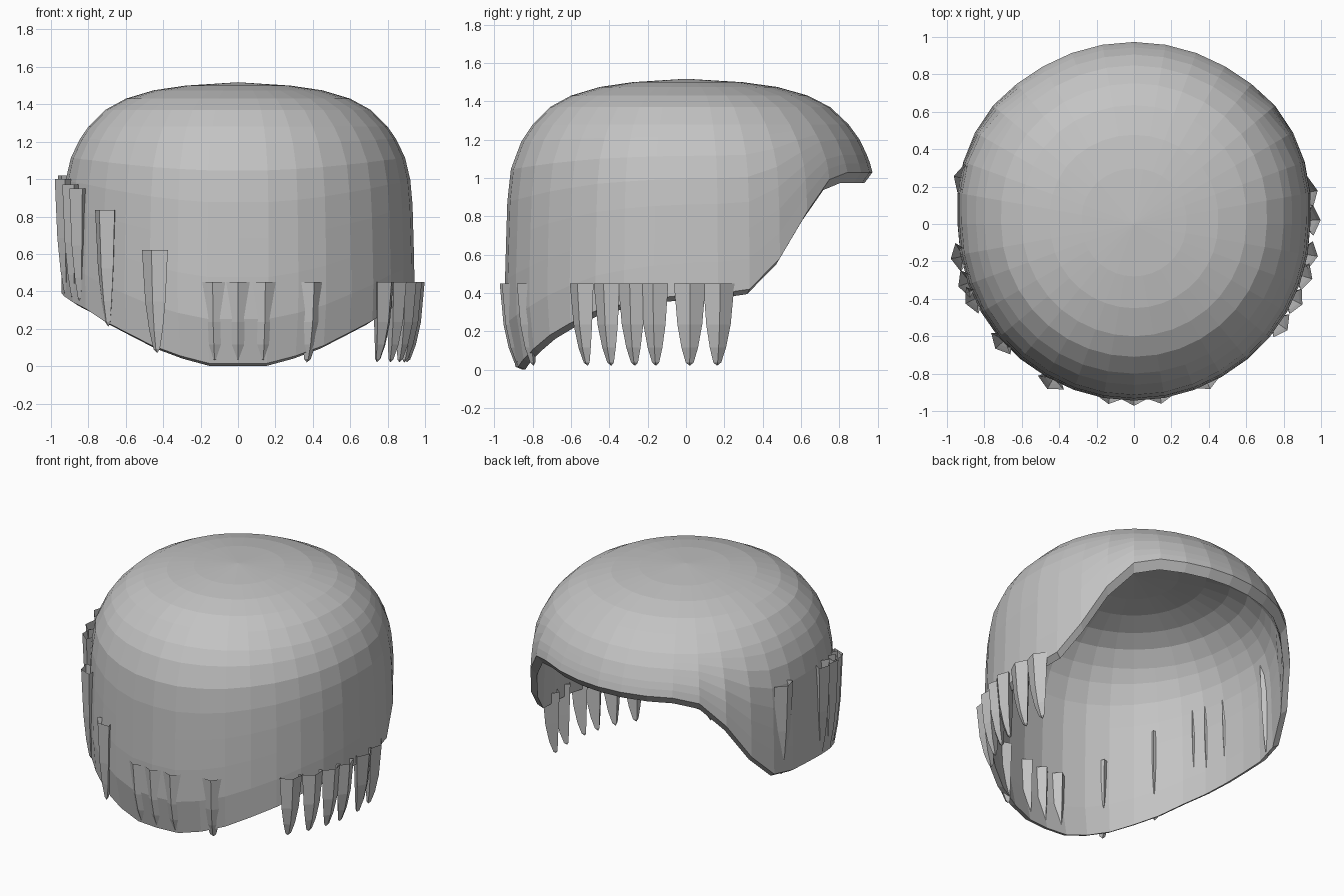
import bpy, bmesh, math

if "Cube" in bpy.data.objects:
    bpy.data.objects.remove(bpy.data.objects["Cube"])

hair = bpy.data.materials.new("hair_grey")
hair.diffuse_color = (0.55, 0.55, 0.55, 1)
hair.use_nodes = True
hair.node_tree.nodes["Principled BSDF"].inputs["Base Color"].default_value = hair.diffuse_color


def lerp(table, v):
    """Piecewise linear lookup in a table of (key, value), keys rising."""
    if v <= table[0][0]:
        return table[0][1]
    for (a, p), (b, q) in zip(table, table[1:]):
        if v <= b:
            return p + (q - p) * (v - a) / (b - a)
    return table[-1][1]


def finish(bm, name):
    bmesh.ops.recalc_face_normals(bm, faces=bm.faces[:])
    me = bpy.data.meshes.new(name)
    bm.to_mesh(me)
    bm.free()
    me.materials.append(hair)
    ob = bpy.data.objects.new(name, me)
    bpy.context.collection.objects.link(ob)
    return ob


# Radius of the cap by height, and height of its rim by azimuth (degrees from +x)
RADIUS = [(0, .885), (.1, .915), (.25, .94), (.45, .945), (.87, .933), (1.03, .918), (1.1, .9),
          (1.2, .855), (1.28, .80), (1.37, .71), (1.43, .60), (1.475, .45), (1.5, .28)]
RIM = [(-90, .015), (-80, .015), (-65, .075), (-50, .18), (-39, .25), (-28, .32), (-6, .385),
       (16, .40), (22, .43), (32, .62), (41, .85), (50.5, 1.0), (60, 1.03), (90, 1.03)]
TOP_RINGS = [1.5, 1.475, 1.43, 1.37, 1.28]
COLS, LOWER = 36, 7

# Cap: outer and inner shell joined along the rim
bm = bmesh.new()


def shell(inner):
    drop = lambda z: lerp([(.05, .015), (.4, .025), (1.0, .055)], z) if inner else 0
    scale = .958 if inner else 1
    apex = bm.verts.new((0, 0, 1.518 - drop(1.5)))
    columns = []
    for i in range(COLS):
        a = 2 * math.pi * i / COLS
        s = math.sin(a)
        rim = lerp(RIM, math.degrees(math.asin(s)))
        heights = TOP_RINGS + [1.28 + (rim - 1.28) * (k / LOWER) ** 1.35
                               for k in range(1, LOWER + 1)]
        bulge = 1 + .06 * min(1, 1.4 * max(0, s))
        col = []
        for z in heights:
            r = lerp(RADIUS, z) * scale * bulge
            col.append(bm.verts.new((r * math.cos(a), r * s, z - drop(z))))
        columns.append(col)
    for i in range(COLS):
        c, d = columns[i], columns[(i + 1) % COLS]
        bm.faces.new((apex, c[0], d[0]))
        for j in range(len(c) - 1):
            bm.faces.new((c[j], c[j + 1], d[j + 1], d[j]))
    return [c[-1] for c in columns]


outer, inner = shell(False), shell(True)
for i in range(COLS):
    k = (i + 1) % COLS
    bm.faces.new((outer[i], inner[i], inner[k], outer[k]))
finish(bm, "hair_cap")


# Lock: an open-topped, tapering diamond-section strand hanging against the cap
def lock(name, azimuth, radius, top, bottom, width=.075, tuck=.05):
    a = math.radians(azimuth)
    out, side = (math.cos(a), math.sin(a)), (-math.sin(a), math.cos(a))
    bm = bmesh.new()
    rings = []
    for t, w, lean in ((0, 1, 0), (.5, .78, .2), (.78, .52, .5), (.96, .25, .85)):
        r, z = radius - tuck * lean, top + (bottom - top) * t
        ring = []
        for u, v in ((.045, 0), (.005, width), (-.075, 0), (.005, -width)):
            p, q = r + u * w, v * w
            ring.append(bm.verts.new((out[0] * p + side[0] * q, out[1] * p + side[1] * q, z)))
        rings.append(ring)
    tip = bm.verts.new((out[0] * (radius - tuck), out[1] * (radius - tuck), bottom))
    for i in range(4):
        k = (i + 1) % 4
        for p, q in zip(rings, rings[1:]):
            bm.faces.new((p[i], p[k], q[k], q[i]))
        bm.faces.new((rings[-1][i], rings[-1][k], tip))
    finish(bm, name)


# Front locks, placed by x
for n, x in enumerate((-.13, 0, .14, .39)):
    lock(f"front_lock_{n}", -90 + math.degrees(math.asin(x / .93)), .927, .45, .02)

# Right locks, placed by y
for n, y in enumerate((-.54, -.41, -.28, -.165, .02, .17)):
    lock(f"right_lock_{n}", math.degrees(math.asin(y / .95)), .953, .45, .02,
         .083 if y > 0 else .075)

# Left locks climb higher toward the back
for n, (x, y, top, bottom) in enumerate(((-.43, -.82, .62, .07), (-.69, -.62, .835, .21),
                                         (-.87, -.41, .95, .34), (-.9, -.32, .97, .35),
                                         (-.95, -.18, 1.0, .37), (-.94, .25, 1.02, .38))):
    lock(f"left_lock_{n}", math.degrees(math.atan2(y, x)), .952, top, bottom, .078, .02)
